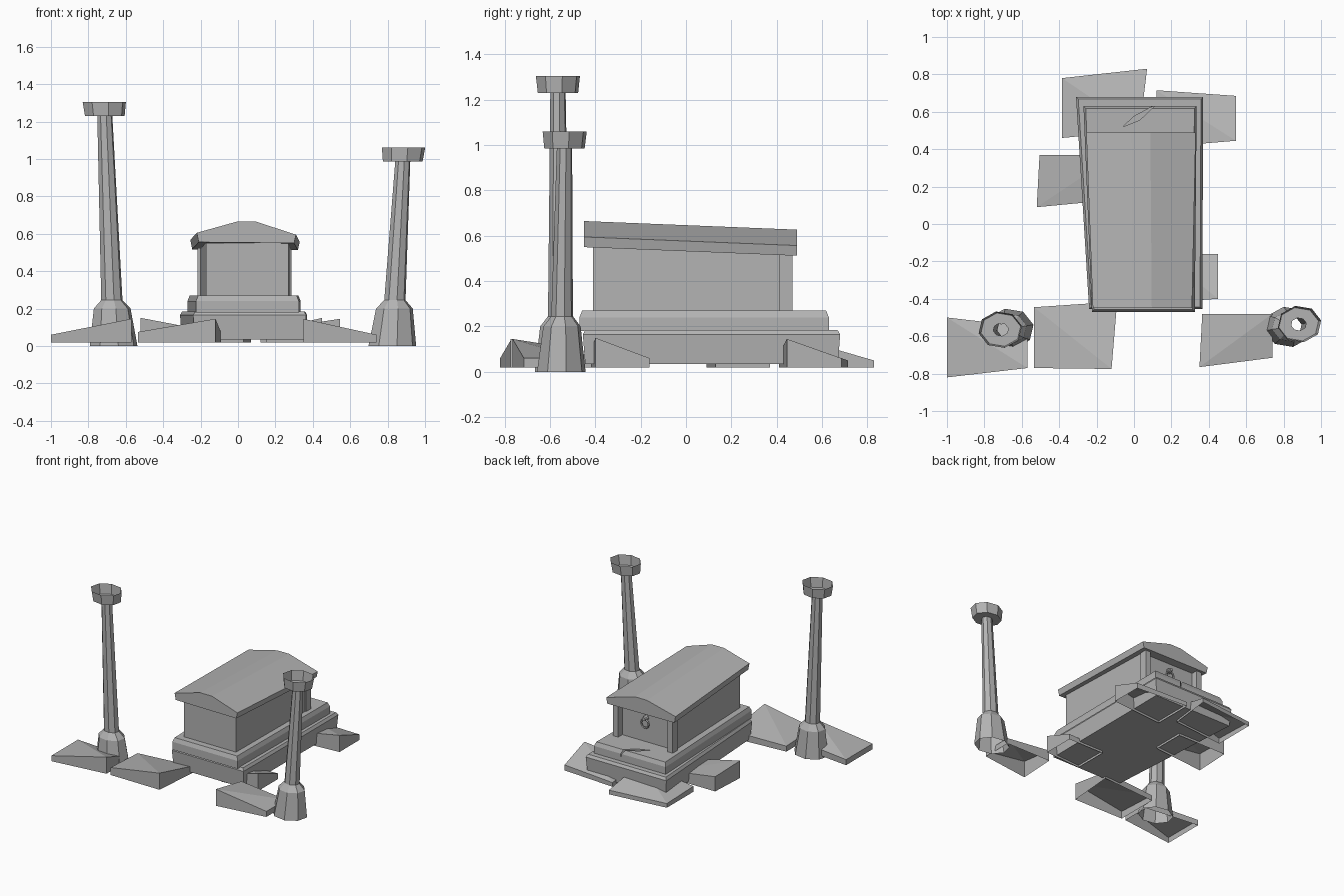
import bpy, bmesh, math
from mathutils import Vector, Matrix

cube = bpy.data.objects.get("Cube")
if cube:
    bpy.data.objects.remove(cube, do_unlink=True)

stone = bpy.data.materials.new("grey_stone")
stone.use_nodes = True
stone.diffuse_color = (0.45, 0.45, 0.45, 1)
bsdf = stone.node_tree.nodes["Principled BSDF"]
bsdf.inputs["Base Color"].default_value = stone.diffuse_color
bsdf.inputs["Roughness"].default_value = 0.9


def finish(name, bm):
    bmesh.ops.recalc_face_normals(bm, faces=bm.faces)
    mesh = bpy.data.meshes.new(name)
    bm.to_mesh(mesh)
    bm.free()
    mesh.materials.append(stone)
    obj = bpy.data.objects.new(name, mesh)
    bpy.context.collection.objects.link(obj)
    return obj


def loft(name, rings, cap_start=True, cap_end=True):
    """Skin a list of closed rings that share a point count."""
    bm = bmesh.new()
    loops = [[bm.verts.new(p) for p in ring] for ring in rings]
    n = len(loops[0])
    for a, b in zip(loops, loops[1:]):
        for i in range(n):
            j = (i + 1) % n
            bm.faces.new((a[i], a[j], b[j], b[i]))
    if cap_start:
        bm.faces.new(loops[0][::-1])
    if cap_end:
        bm.faces.new(loops[-1])
    return finish(name, bm)


def plan(front, back, z, inset=0.0):
    """Tapered four-sided ring: front and back are (left x, right x, y)."""
    (fl, fr, fy), (bl, br, by) = front, back
    s = inset
    return [(fl + s, fy + s, z), (fr - s, fy + s, z),
            (br - s, by - s, z), (bl + s, by - s, z)]


# Stepped plinth
lower = ((-0.24, 0.365, -0.455), (-0.31, 0.37, 0.68))
loft("lower_step", [plan(*lower, 0.035, 0.01), plan(*lower, 0.165),
                    plan(*lower, 0.185, 0.012)])
upper = ((-0.225, 0.325, -0.47), (-0.27, 0.335, 0.63))
upper_step = loft("upper_step", [plan(*upper, 0.18), plan(*upper, 0.24),
                                 plan(*upper, 0.27, 0.012)])

# Crack cut into the rear of the plinth
crack = [(-0.06, 0.52), (0.03, 0.555), (0.12, 0.64), (0.0, 0.575)]
cutter = loft("crack_cutter", [[(x, y, z) for x, y in crack] for z in (0.22, 0.3)])
cutter.hide_render = True
cutter.hide_set(True)
cut = upper_step.modifiers.new("crack", "BOOLEAN")
cut.operation = "DIFFERENCE"
cut.solver = "EXACT"
cut.object = cutter

# Chamber walls with two rear corner pilasters
walls = ((-0.17, 0.27, -0.41), (-0.2, 0.28, 0.42))
loft("chamber", [plan(*walls, 0.26), plan(*walls, 0.55)])
for side, x in (("right", -0.195), ("left", 0.265)):
    w = 0.022
    post = ((x - w, x + w, 0.41), (x - w, x + w, 0.47))
    loft(side + "_rear_pilaster", [plan(*post, 0.26), plan(*post, 0.54)])


# Low-pitched roof, sagging to the rear
def roof_section(left, right, y, drop):
    mid = (left + right) / 2
    shape = [(left + 0.01, 0.555), (right - 0.01, 0.55), (right, 0.595),
             (mid + 0.05, 0.665), (mid - 0.05, 0.665), (left, 0.605)]
    return [(x, y, z - drop) for x, z in shape]


loft("roof", [roof_section(-0.22, 0.31, -0.45, 0),
              roof_section(-0.255, 0.33, 0.49, 0.038)])

# Ring knocker on the rear wall
bm = bmesh.new()
bmesh.ops.create_cone(bm, cap_ends=True, segments=8, radius1=0.022, radius2=0.012,
                      depth=0.04, matrix=Matrix.Translation((0.04, 0.435, 0.455))
                      @ Matrix.Rotation(-math.pi / 2, 4, "X"))
finish("knocker_boss", bm)
bpy.ops.mesh.primitive_torus_add(major_radius=0.032, minor_radius=0.007,
                                 major_segments=10, minor_segments=5,
                                 location=(0.04, 0.438, 0.415),
                                 rotation=(math.pi / 2, 0, 0))
ring = bpy.context.object
ring.name = "knocker_ring"
ring.data.materials.append(stone)


# Leaning hollow posts, each with an open bowl on top
def lamp_post(name, foot, head, height):
    foot, head = Vector(foot), Vector(head)
    profile = [(0.0, 0.13), (0.2, 0.1), (0.245, 0.058), (height - 0.075, 0.041),
               (height - 0.075, 0.108), (height, 0.118)]
    rings = []
    for z, r in profile:
        c = foot.lerp(head, z / height)
        angles = [math.tau * (i + 0.25) / 8 for i in range(8)]
        rings.append([(c.x + r * math.cos(a), c.y + 0.84 * r * math.sin(a), z)
                      for a in angles])
    loft(name, rings, cap_start=False, cap_end=False)


lamp_post("right_lamp_post", (-0.665, -0.56), (-0.715, -0.565), 1.305)
lamp_post("left_lamp_post", (0.825, -0.55), (0.885, -0.535), 1.06)


# Broken paving slabs: open underneath, the first corner is raised
def slab(name, corners):
    bm = bmesh.new()
    top = [bm.verts.new(c) for c in corners]
    low = [bm.verts.new((x, y, 0.018)) for x, y, z in corners]
    for i in range(4):
        j = (i + 1) % 4
        bm.faces.new((low[i], low[j], top[j], top[i]))
    bm.faces.new((top[0], top[1], top[2]))
    bm.faces.new((top[0], top[2], top[3]))
    finish(name, bm)


slab("rear_right_slab", [(0.03, 0.5, 0.145), (0.07, 0.83, 0.05),
                         (-0.385, 0.78, 0.05), (-0.385, 0.46, 0.06)])
slab("rear_left_slab", [(0.545, 0.445, 0.145), (0.545, 0.685, 0.06),
                        (0.12, 0.715, 0.05), (0.12, 0.41, 0.08)])
slab("front_left_slab", [(0.35, -0.765, 0.145), (0.74, -0.715, 0.06),
                         (0.74, -0.48, 0.06), (0.365, -0.48, 0.1)])
slab("outer_right_slab", [(-0.57, -0.77, 0.145), (-0.57, -0.55, 0.07),
                          (-1.0, -0.5, 0.06), (-1.0, -0.82, 0.06)])
slab("front_right_slab", [(-0.12, -0.775, 0.145), (-0.09, -0.415, 0.07),
                          (-0.535, -0.445, 0.06), (-0.535, -0.77, 0.075)])
slab("side_left_slab", [(0.45, -0.4, 0.15), (0.45, -0.16, 0.06),
                        (0.15, -0.16, 0.05), (0.15, -0.42, 0.08)])
slab("side_right_slab", [(-0.52, 0.09, 0.15), (-0.1, 0.13, 0.07),
                         (-0.1, 0.37, 0.07), (-0.505, 0.37, 0.13)])
